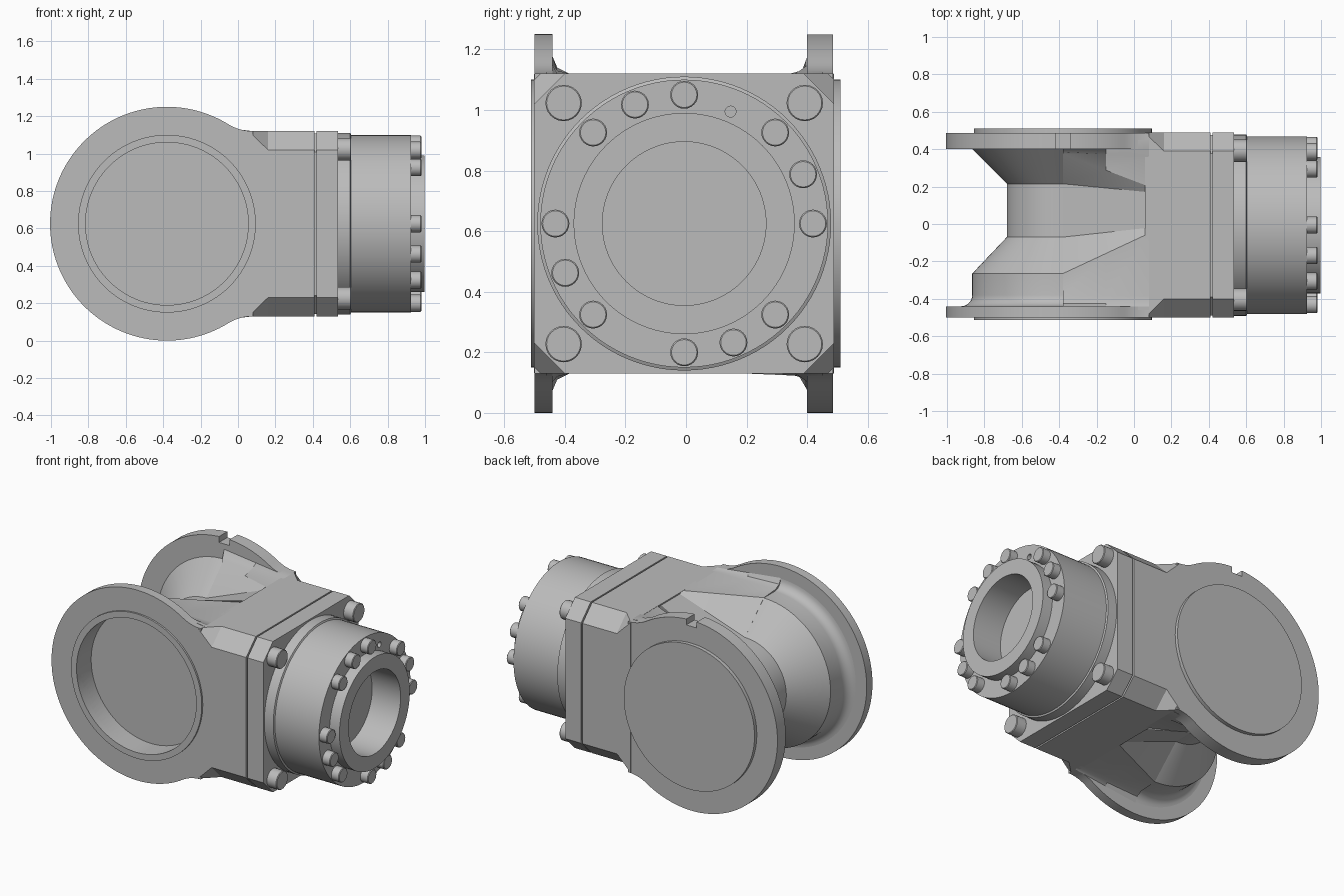
import bpy, bmesh
from math import sin, cos, pi, radians, atan2, sqrt
from mathutils import Vector, Matrix

cube = bpy.data.objects.get("Cube")
if cube:
    bpy.data.objects.remove(cube, do_unlink=True)

grey = bpy.data.materials.new("cast_grey")
grey.use_nodes = True
GREY = (0.5, 0.5, 0.5, 1)
grey.diffuse_color = GREY
grey.node_tree.nodes["Principled BSDF"].inputs["Base Color"].default_value = GREY

ZC = 0.625          # height of both bore axes
HX = -0.38          # x of the cross bore axis
YC = -0.006         # y of the output axis
R = 0.625           # flange radius
H = 0.495           # half height of the body


def finish(name, bm, cutters=()):
    bmesh.ops.remove_doubles(bm, verts=bm.verts, dist=1e-5)
    bmesh.ops.recalc_face_normals(bm, faces=bm.faces)
    mesh = bpy.data.meshes.new(name)
    bm.to_mesh(mesh)
    bm.free()
    obj = bpy.data.objects.new(name, mesh)
    bpy.context.collection.objects.link(obj)
    mesh.materials.append(grey)
    bpy.ops.object.select_all(action='DESELECT')
    obj.select_set(True)
    bpy.context.view_layer.objects.active = obj
    for c in cutters:
        mod = obj.modifiers.new("cut", 'BOOLEAN')
        mod.operation, mod.solver, mod.object = 'DIFFERENCE', 'EXACT', c
        bpy.ops.object.modifier_apply(modifier=mod.name)
    bpy.ops.object.shade_smooth_by_angle(angle=radians(28))
    return obj


def helper(obj):
    obj.hide_render = True
    obj.hide_viewport = True
    return obj


def lathe(name, profile, axis, centre, cutters=(), steps=96):
    """Turn (radius, distance along axis) points about the x or y axis."""
    bm = bmesh.new()
    pts = [(d, r, 0) if axis == 'X' else (r, d, 0) for r, d in profile]
    verts = [bm.verts.new(Vector(p) + Vector(centre)) for p in pts]
    edges = [bm.edges.new(e) for e in zip(verts, verts[1:])]
    direction = (1, 0, 0) if axis == 'X' else (0, 1, 0)
    bmesh.ops.spin(bm, geom=verts + edges, cent=centre, axis=direction,
                   angle=2 * pi, steps=steps)
    return finish(name, bm, cutters)


def loft(name, sections, cutters=()):
    """Skin matching closed sections and cap both ends."""
    bm = bmesh.new()
    rings = [[bm.verts.new(p) for p in s] for s in sections]
    for a, b in zip(rings, rings[1:]):
        for i in range(len(a)):
            j = (i + 1) % len(a)
            bm.faces.new((a[i], a[j], b[j], b[i]))
    bm.faces.new(rings[0])
    bm.faces.new(rings[-1])
    return finish(name, bm, cutters)


def octagon(x, half, chamfer):
    """Square section with chamfered corners across the x axis."""
    h, c = half, half - chamfer
    pts = [(h, c), (c, h), (-c, h), (-h, c), (-h, -c), (-c, -h), (c, -h), (h, -c)]
    return [(x, YC + y, ZC + z) for y, z in pts]


def bolt(name, x, length, radius, y, z):
    edge = 0.004
    lathe(name, [(0, x - 0.02), (radius, x - 0.02), (radius, x + length - edge),
                 (radius - edge, x + length), (0, x + length)],
          'X', (0, y, z), steps=24)


# Cutters: front bore recess, flange notch and pin hole
bore = helper(lathe("bore_cutter", [(0, -0.36), (0.435, -0.36), (0.435, -0.6), (0, -0.6)],
                    'Y', (HX, 0, ZC)))
bm = bmesh.new()
bmesh.ops.create_cube(bm, size=1, matrix=Matrix.Translation((HX, 0.45, ZC + R))
                      @ Matrix.Diagonal((0.075, 0.2, 0.08, 1)))
notch = helper(finish("notch_cutter", bm))
pin = helper(lathe("pin_cutter", [(0, 0.87), (0.018, 0.87), (0.018, 1), (0, 1)], 'X',
                   (0, YC + 0.4 * cos(3 * pi / 8), ZC + 0.4 * sin(3 * pi / 8)), steps=20))

# Turned hub between the flanges, with a narrow waist
fillet = [(0.545 - 0.06 * sin(a), -0.38 - 0.06 * cos(a))
          for a in [i * pi / 12 for i in range(7)]]
lathe("waisted_hub", [(0, -0.47), (0.545, -0.47)] + fillet
      + [(0.485, -0.265), (0.3, -0.07), (0.3, 0.215), (0.485, 0.4), (0.485, 0.45), (0, 0.45)],
      'Y', (HX, 0, ZC), [bore])

# Flange plates: round outline blended into the body width
blend = 0.25
cx = sqrt((R + blend) ** 2 - (H + blend) ** 2)
start = atan2(H + blend, cx)
half_outline = [(0.46, 0.3), (0.46, H)]
for i in range(9):
    a = -pi / 2 - (pi / 2 - start) * i / 8
    half_outline.append((cx + blend * cos(a), H + blend + blend * sin(a)))
for i in range(1, 49):
    a = start + (pi - start) * i / 48
    half_outline.append((R * cos(a), R * sin(a)))
outline = half_outline + [(x, -z) for x, z in reversed(half_outline[:-1])]
for name, y0, y1, cuts in (("front_flange", -0.5, -0.44, [bore]),
                           ("back_flange", 0.4, 0.486, [notch])):
    loft(name, [[(HX + x, y, ZC + z) for x, z in outline] for y in (y0, y1)], cuts)

# Raised seats on the flange faces
lathe("front_seat_ring", [(0.435, -0.49), (0.435, -0.512), (0.475, -0.512),
                          (0.475, -0.49), (0.435, -0.49)], 'Y', (HX, 0, ZC))
lathe("back_seat_disc", [(0, 0.47), (0.475, 0.47), (0.475, 0.51), (0, 0.51)],
      'Y', (HX, 0, ZC))

# Neck: a valley that rises from the waist to the body
near = [(-0.46, 0.55), (-0.44, 0.55), (-0.425, 0.515), (-0.385, H), (-0.265, 0.487),
        (-0.07, 0.3), (0.215, 0.3), (0.375, 0.465), (0.385, 0.51), (0.4, 0.55), (0.45, 0.55)]
far_y = [-0.46, -0.44, -0.425, -0.385, -0.05, -0.02, 0.17, 0.2, 0.36, 0.4, 0.45]
far = [(y, H) for y in far_y]
mid = [((a + c) / 2, (b + d) / 2) for (a, b), (c, d) in zip(near, far)]
loft("neck", [[(x, y, ZC + z) for y, z in s] + [(x, y, ZC - z) for y, z in reversed(s)]
              for x, s in ((HX, near), (-0.15, mid), (0.08, far))], [bore])

# Square body, gasket groove and mounting plate
loft("square_body", [octagon(0.06, H, 0.002), octagon(0.16, H, 0.1), octagon(0.41, H, 0.1)])
loft("gasket", [octagon(0.4, H - 0.012, 0.1), octagon(0.43, H - 0.012, 0.1)])
loft("mounting_plate", [octagon(0.42, H, 0.1), octagon(0.535, H, 0.1)])

# Output drum with bored end ring
lathe("output_drum", [(0, 0.52), (0.485, 0.52), (0.485, 0.6), (0.475, 0.605), (0.475, 0.925),
                      (0.365, 0.925), (0.365, 0.997), (0.27, 0.997), (0.27, 0.79), (0, 0.79)],
      'X', (0, YC, ZC), [pin])

# Corner bolts and end face bolts
for sy in (-1, 1):
    for sz in (-1, 1):
        bolt("corner_bolt", 0.535, 0.07, 0.06, YC + sy * 0.398, ZC + sz * 0.398)
for step in (0, 1, 2, 4, 5, 6, 8, 9, 10, 12, 13, 14):
    a = step * pi / 8
    if step in (1, 2, 5, 6, 9, 10, 13, 14, 0, 4, 8, 12):
        bolt("end_bolt", 0.925, 0.055, 0.046, YC + 0.425 * cos(a), ZC + 0.425 * sin(a))
